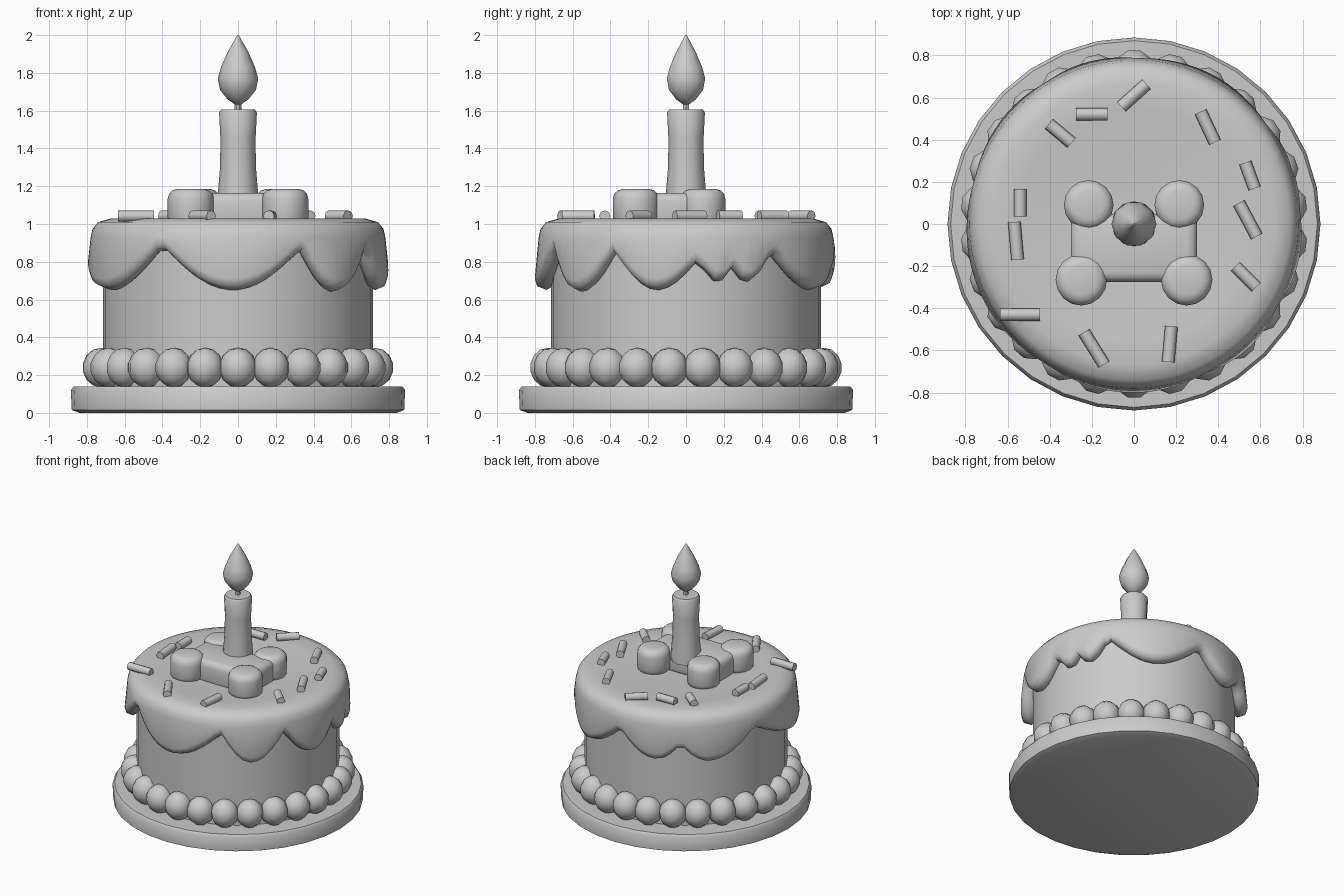
import bpy, bmesh, math
from mathutils import Matrix, Vector

if "Cube" in bpy.data.objects:
    bpy.data.objects.remove(bpy.data.objects["Cube"], do_unlink=True)

# One plain colour for the whole model
grey = bpy.data.materials.new("plain_grey")
grey.use_nodes = True
grey.diffuse_color = (0.6, 0.6, 0.6, 1)
grey.node_tree.nodes["Principled BSDF"].inputs["Base Color"].default_value = (0.6, 0.6, 0.6, 1)


def finish(name, bm, angle=40):
    bmesh.ops.recalc_face_normals(bm, faces=bm.faces)
    mesh = bpy.data.meshes.new(name)
    bm.to_mesh(mesh)
    bm.free()
    mesh.materials.append(grey)
    obj = bpy.data.objects.new(name, mesh)
    bpy.context.collection.objects.link(obj)
    bpy.ops.object.select_all(action='DESELECT')
    obj.select_set(True)
    bpy.context.view_layer.objects.active = obj
    bpy.ops.object.shade_smooth_by_angle(angle=math.radians(angle))
    return obj


def lathe(name, profile, sides, angle=40):
    """Spin a profile, given as points or as a function of the turn, and cap its ends."""
    bm = bmesh.new()
    columns = []
    for i in range(sides):
        a = math.tau * i / sides
        points = profile(a) if callable(profile) else profile
        columns.append([bm.verts.new((r * math.cos(a), r * math.sin(a), z)) for r, z in points])
    for i in range(sides):
        here, there = columns[i], columns[(i + 1) % sides]
        for j in range(len(here) - 1):
            bm.faces.new((here[j], there[j], there[j + 1], here[j + 1]))
    for row in (0, -1):
        bm.faces.new([c[row] for c in columns])
    return finish(name, bm, angle)


# Cake board and sponge
lathe("cake_board", [(0.84, 0), (0.88, 0.015), (0.885, 0.12), (0.87, 0.14)], 32)
lathe("sponge", [(0.715, 0.12), (0.715, 0.92)], 32)

# Drips: turn in degrees and height of the icing edge there
drips = [(-64, .86), (-48, .64), (-30, .85), (-12, .65), (5, .81), (13, .69), (19, .77),
         (25, .69), (36, .85), (61, .65), (88, .84), (109, .66), (122, .78), (137, .65),
         (164, .85), (208, .65), (238, .88), (268, .65), (296, .86)]


def icing_edge(a):
    turn = (math.degrees(a) + 64) % 360 - 64
    for (a0, z0), (a1, z1) in zip(drips, drips[1:]):
        if a0 <= turn <= a1:
            t = (turn - a0) / (a1 - a0)
            # Rounded drip tips, pointed gaps between them
            t = math.sin(t * math.pi / 2) if z0 > z1 else 1 - math.cos(t * math.pi / 2)
            return z0 + (z1 - z0) * t


def icing_profile(a):
    z = icing_edge(a)
    bulge = 0.785 + 0.015 * (0.86 - z) / 0.2
    return [(0.69, z + 0.03), (0.74, z), (bulge - 0.012, z + 0.02), (bulge, z + 0.06),
            (0.78, 0.93), (0.77, 0.975), (0.74, 1.01), (0.67, 1.03), (0.55, 1.02), (0.1, 1.0)]


lathe("icing", icing_profile, 96, 60)

# Piped border of round dollops
bm = bmesh.new()
count = 26
for i in range(count):
    turn = Matrix.Rotation(math.tau * (i + 0.5) / count, 4, 'Z')
    place = Matrix.Translation((0.73, 0, 0.24)) @ Matrix.Diagonal((0.1, 0.1, 0.105, 1))
    bmesh.ops.create_uvsphere(bm, u_segments=10, v_segments=7, radius=1, matrix=turn @ place)
finish("piped_border", bm, 60)


# Bone biscuit: four round lobes and a bar
def bevel_all(bm, width):
    bmesh.ops.bevel(bm, geom=[e for e in bm.edges if e.calc_face_angle(0) > 1],
                    offset=width, segments=3, affect='EDGES', profile=0.5)


for name, x, y, r in (("back", 0.215, 0.09, 0.118), ("front", 0.25, -0.265, 0.122)):
    for side, s in (("left", 1), ("right", -1)):
        bm = bmesh.new()
        bmesh.ops.create_cone(bm, cap_ends=True, segments=16, radius1=r, radius2=r, depth=0.2,
                              matrix=Matrix.Translation((s * x, y, 1.085)))
        bevel_all(bm, 0.05)
        finish(f"biscuit_lobe_{name}_{side}", bm, 60)
bm = bmesh.new()
bmesh.ops.create_cube(bm, size=1, matrix=Matrix.Translation((0, -0.115, 1.07)) @ Matrix.Diagonal((0.6, 0.32, 0.19, 1)))
bevel_all(bm, 0.045)
finish("biscuit_bar", bm, 60)

# Candle, wick and flame
lathe("candle", [(0.108, 1.1), (0.105, 1.18), (0.095, 1.3), (0.093, 1.45), (0.1, 1.59), (0.09, 1.605)], 12)
lathe("wick", [(0.018, 1.59), (0.018, 1.67)], 6)
lathe("flame", [(0.012, 1.63), (0.055, 1.66), (0.095, 1.71), (0.107, 1.77), (0.09, 1.83),
                (0.055, 1.91), (0.004, 2.0)], 10, 60)

# Sprinkles: x, y, turn in degrees, length
sprinkles = [(-.35, .43, -40, .14), (-.2, .52, 0, .15), (0, .61, 42, .16), (.35, .46, -65, .16),
             (.55, .23, -70, .13), (.54, .02, -62, .18), (.53, -.25, -45, .14), (.17, -.57, 85, .17),
             (-.19, -.59, -58, .18), (-.54, -.43, 0, .19), (-.56, -.08, -85, .18), (-.54, .1, 90, .13)]
bm = bmesh.new()
for x, y, turn, length in sprinkles:
    place = Matrix.Translation((x, y, 1.042)) @ Matrix.Rotation(math.radians(turn), 4, 'Z')
    bmesh.ops.create_cone(bm, cap_ends=True, segments=8, radius1=0.03, radius2=0.03, depth=length,
                          matrix=place @ Matrix.Rotation(math.pi / 2, 4, 'Y'))
finish("sprinkles", bm, 50)
